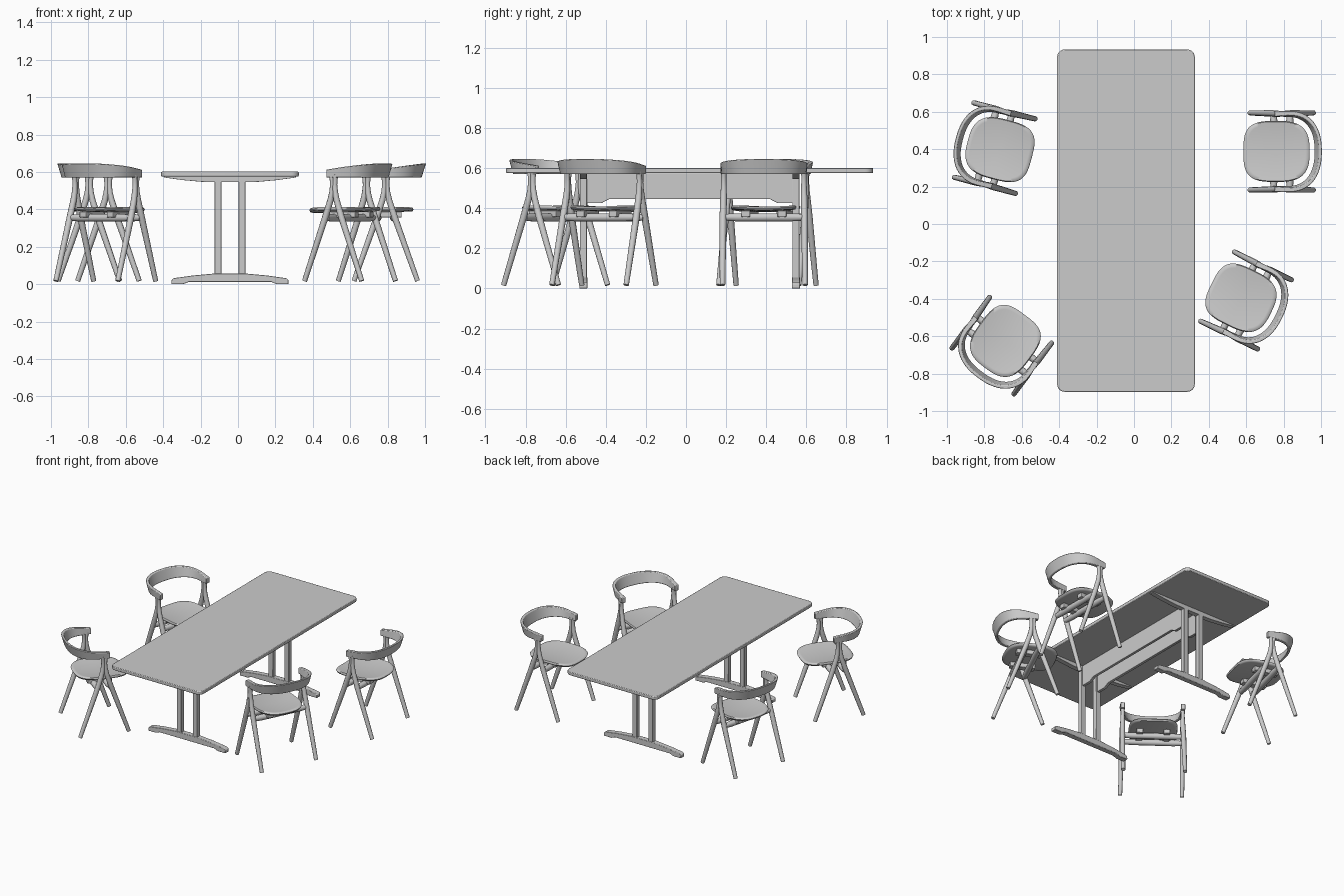
import bpy, bmesh
from math import sin, cos, pi, radians
from mathutils import Matrix, Vector

if "Cube" in bpy.data.objects:
    bpy.data.objects.remove(bpy.data.objects["Cube"])

scene = bpy.context.scene.collection


def finish(name, bm, bevel=0.0, angle=40):
    """Turn a bmesh into an object with smooth-by-angle shading and a small bevel."""
    bmesh.ops.recalc_face_normals(bm, faces=bm.faces)
    me = bpy.data.meshes.new(name)
    bm.to_mesh(me)
    bm.free()
    me.shade_smooth()
    me.set_sharp_from_angle(angle=radians(angle))
    ob = bpy.data.objects.new(name, me)
    scene.objects.link(ob)
    if bevel:
        m = ob.modifiers.new("soft_edges", 'BEVEL')
        m.width, m.segments, m.limit_method = bevel, 2, 'ANGLE'
    return ob


def box(name, lo, hi, bevel=0.003):
    bm = bmesh.new()
    size = [b - a for a, b in zip(lo, hi)]
    mid = [(a + b) / 2 for a, b in zip(lo, hi)]
    bmesh.ops.create_cube(bm, size=1, matrix=Matrix.Translation(mid) @ Matrix.Diagonal((*size, 1)))
    return finish(name, bm, bevel)


def prism(name, points, offset, bevel=0.003):
    """Extrude a closed 3D outline along an offset vector."""
    bm = bmesh.new()
    f = bm.faces.new([bm.verts.new(p) for p in points])
    new = bmesh.ops.extrude_face_region(bm, geom=[f])["geom"]
    bmesh.ops.translate(bm, vec=offset, verts=[v for v in new if isinstance(v, bmesh.types.BMVert)])
    return finish(name, bm, bevel)


def rod(name, points, radii, depth):
    cu = bpy.data.curves.new(name, 'CURVE')
    cu.dimensions, cu.bevel_depth, cu.bevel_resolution, cu.use_fill_caps = '3D', depth, 3, True
    sp = cu.splines.new('POLY')
    sp.points.add(len(points) - 1)
    for p, co, r in zip(sp.points, points, radii):
        p.co, p.radius = (*co, 1), r
    sp.use_smooth = True
    ob = bpy.data.objects.new(name, cu)
    scene.objects.link(ob)
    return ob


# ---------------- Table ----------------
TX, TY = -0.043, 0.018

# top with rounded corners
hx, hy, r = 0.368, 0.915, 0.04
outline = []
for k, (sx, sy) in enumerate([(1, 1), (-1, 1), (-1, -1), (1, -1)]):
    for i in range(7):
        a = k * pi / 2 + i * pi / 12
        outline.append((TX + sx * (hx - r) + r * cos(a), TY + sy * (hy - r) + r * sin(a), 0.576))
prism("table_top", outline, (0, 0, 0.025), 0.004)

foot = [(0.313, 0), (0.25, 0), (0.22, 0.012), (-0.22, 0.012), (-0.25, 0), (-0.313, 0),
        (-0.313, 0.022), (-0.30, 0.032), (-0.2, 0.046), (-0.09, 0.056),
        (0.09, 0.056), (0.2, 0.046), (0.30, 0.032), (0.313, 0.022)]
bearer = [(-0.352, 0.576), (-0.352, 0.57), (-0.25, 0.556), (-0.15, 0.547), (-0.08, 0.545),
          (0.08, 0.545), (0.15, 0.547), (0.25, 0.556), (0.352, 0.57), (0.352, 0.576)]
for end, s in (("front", -1), ("back", 1)):
    y = TY + s * 0.53
    prism(f"table_{end}_foot", [(TX + x, y - 0.02, z) for x, z in foot], (0, 0.04, 0))
    prism(f"table_{end}_bearer", [(TX + x, y - 0.0175, z) for x, z in bearer], (0, 0.035, 0), 0.001)
    for side, sx in (("left", -1), ("right", 1)):
        px = TX + sx * 0.064
        box(f"table_{end}_{side}_post", (px - 0.0185, y - 0.0175, 0.05), (px + 0.0185, y + 0.0175, 0.55))

# twin long rails with a raised lower edge in the middle
rail = [(-0.52, 0.576), (-0.52, 0.425), (-0.44, 0.425), (-0.40, 0.446),
        (0.40, 0.446), (0.44, 0.425), (0.52, 0.425), (0.52, 0.576)]
for side, sx in (("left", -1), ("right", 1)):
    prism(f"table_{side}_rail", [(TX + sx * 0.064 - 0.01, TY + y, z) for y, z in rail], (0.02, 0, 0), 0.002)

# ---------------- Chair (local: back towards +x, centred between side frames) ----------------
chair = []

# legs: each side frame is an inverted Y
leg_path = [(0.17, 0.206, 0.017), (0.047, 0.203, 0.36), (0.018, 0.201, 0.45),
            (0.010, 0.200, 0.49), (0.007, 0.200, 0.53), (0.009, 0.200, 0.56), (0.012, 0.200, 0.585)]
for lr, sy in (("left", -1), ("right", 1)):
    for fb, sx in (("front", -1), ("back", 1)):
        chair.append(rod(f"{lr}_{fb}_leg", [(sx * x, sy * y, z) for x, y, z in leg_path],
                         (0.78, 1, 0.95, 0.85, 0.75, 0.75, 0.85), 0.0175))

# cross rods between the side frames
for fb, sx in (("front", -1), ("back", 1)):
    chair.append(rod(f"{fb}_cross_rod",
                     [(sx * 0.043, y, 0.355) for y in (-0.2, -0.14, 0.14, 0.2)],
                     (0.8, 1, 1, 0.8), 0.021))

# seat bearers
for lr, sy in (("left", -1), ("right", 1)):
    chair.append(box(f"{lr}_seat_bearer", (-0.085, sy * 0.09 - 0.022, 0.356), (0.085, sy * 0.09 + 0.022, 0.388)))

# seat: dished rounded square from concentric rings
N, RINGS = 64, 8
bm = bmesh.new()


def power(v, e):
    return (abs(v) ** e) * (1 if v >= 0 else -1)


def seat_point(a, k, top):
    e = 2 / 2.9 if cos(a) > 0 else 2 / 3.3
    x, y = 0.177 * power(cos(a), e) * k, 0.163 * power(sin(a), e) * k
    dish = 0.012 * (y / 0.163) ** 2 + (0.006 * (x / 0.177) ** 2 if x > 0 else -0.004 * (x / 0.177) ** 2)
    return (x - 0.028, y, (0.402 if top else 0.384) + dish)


loops = []
for k, top in ([(i / RINGS, False) for i in range(1, RINGS)] + [(0.97, False), (1.0, True)] +
               [(0.97, True)] + [(i / RINGS, True) for i in range(RINGS - 1, 0, -1)]):
    ring = [Vector(seat_point(2 * pi * j / N, k, top)) for j in range(N)]
    if k == 1.0:
        for v in ring:
            v.z -= 0.008
    loops.append([bm.verts.new(v) for v in ring])
for a, b in zip(loops, loops[1:]):
    for j in range(N):
        bm.faces.new((a[j], a[(j + 1) % N], b[(j + 1) % N], b[j]))
bm.faces.new(loops[0])
bm.faces.new(loops[-1])
chair.append(finish("seat", bm, 0, 60))

# backrest: one tilted band sweeping round into both arm ends
plan = [(-0.038, 0.201)]
plan += [(0.03, 0.201)]
for i in range(1, 32):
    a = pi / 2 - i * pi / 32
    plan.append((0.03 + 0.165 * power(cos(a), 0.85), 0.201 * power(sin(a), 0.85)))
plan += [(0.03, -0.201), (-0.038, -0.201)]
bm = bmesh.new()
rows = []
for i, (x, y) in enumerate(plan):
    p0, p1 = plan[max(i - 1, 0)], plan[min(i + 1, len(plan) - 1)]
    n = Vector((-(p1[1] - p0[1]), p1[0] - p0[0], 0)).normalized()
    w = min(max((x + 0.038) / 0.233, 0), 1)          # 0 at arm end, 1 at back
    half = 0.0145 - 0.006 * w
    tilt = 0.012 * w
    lo, hi = 0.570, 0.612 + 0.034 * w
    c = Vector((x, y, 0))
    rows.append([bm.verts.new(c + n * d + Vector((0, 0, z))) for d, z in (
        (-half - tilt, lo), (half - tilt, lo), (half + tilt, hi), (-half + tilt, hi))])
for a, b in zip(rows, rows[1:]):
    for j in range(4):
        bm.faces.new((a[j], a[(j + 1) % 4], b[(j + 1) % 4], b[j]))
bm.faces.new(rows[0])
bm.faces.new(rows[-1])
chair.append(finish("backrest", bm, 0.004))

# ---------------- Place the four chairs ----------------
places = [(0.79, 0.388, 0), (0.599, -0.409, -26), (-0.745, 0.406, 165.3), (-0.707, -0.65, 233.5)]
for i, (x, y, ang) in enumerate(places):
    m = Matrix.Translation((x, y, 0)) @ Matrix.Rotation(radians(ang), 4, 'Z')
    for part in chair:
        ob = part
        if i:
            ob = part.copy()
            scene.objects.link(ob)
            ob.name = f"chair_{i + 1}_{part.data.name}"
        ob.matrix_world = m
for part in chair:
    part.name = f"chair_1_{part.data.name}"
